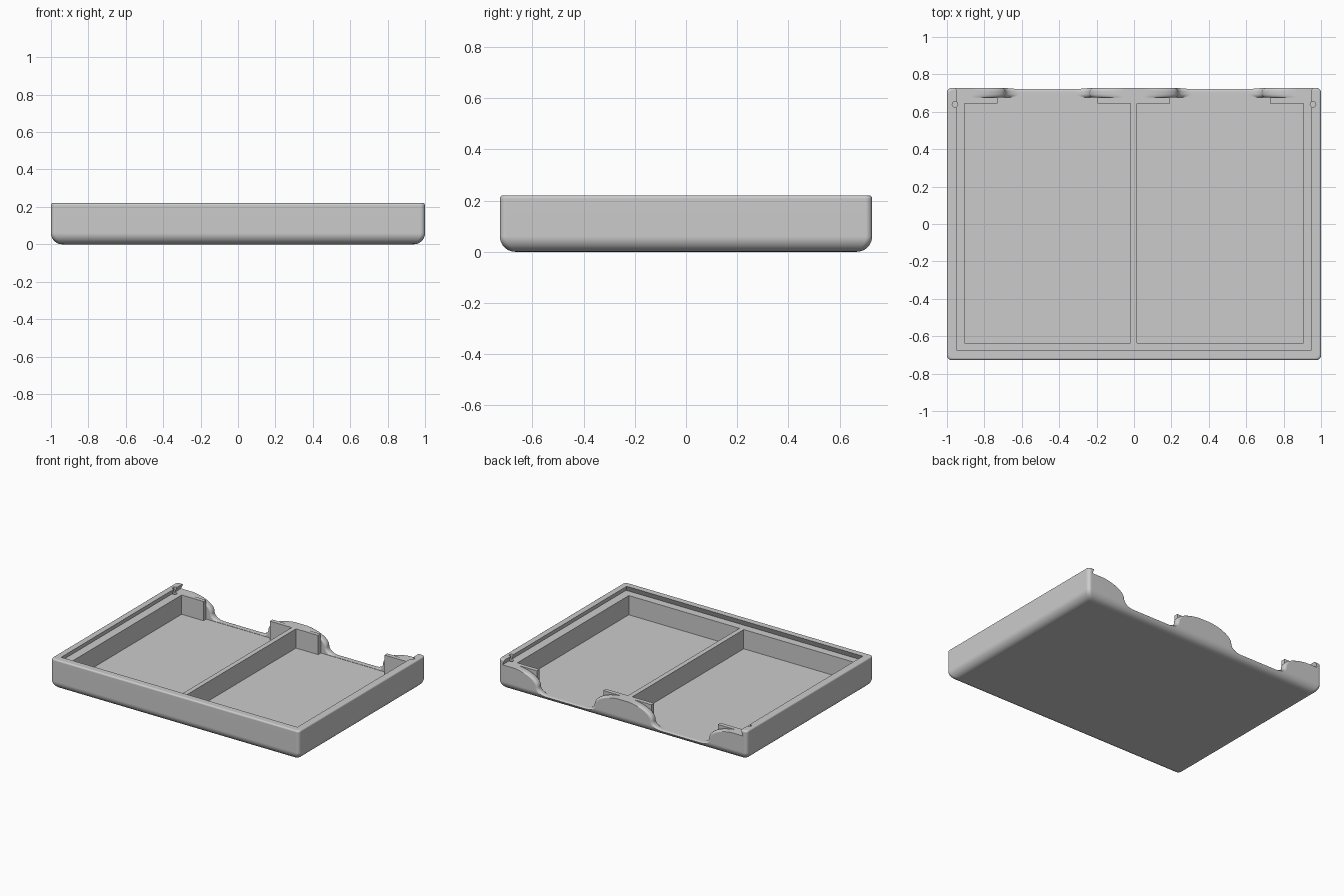
import bpy, bmesh
from math import sin, cos, pi, sqrt

if "Cube" in bpy.data.objects:
    bpy.data.objects.remove(bpy.data.objects["Cube"])

HX, HY, TOP = 1.0, 0.7275, 0.22      # half width, half depth, height
FLOOR, LEDGE = 0.04, 0.18            # pocket floor, lid ledge
WALL_IN, WALL_OUT = 0.675, HY        # scalloped rear wall

grey = bpy.data.materials.new("light grey plastic")
grey.use_nodes = True
colour = (0.6, 0.6, 0.6, 1)
grey.diffuse_color = colour
grey.node_tree.nodes["Principled BSDF"].inputs["Base Color"].default_value = colour


def loft(name, rings):
    """Closed solid through rings of equal point count."""
    bm = bmesh.new()
    rows = [[bm.verts.new(p) for p in ring] for ring in rings]
    n = len(rows[0])
    for a, b in zip(rows, rows[1:]):
        for i in range(n):
            j = (i + 1) % n
            bm.faces.new((a[i], a[j], b[j], b[i]))
    bm.faces.new(rows[0])
    bm.faces.new(rows[-1])
    bmesh.ops.recalc_face_normals(bm, faces=bm.faces)
    mesh = bpy.data.meshes.new(name)
    bm.to_mesh(mesh)
    bm.free()
    mesh.materials.append(grey)
    obj = bpy.data.objects.new(name, mesh)
    bpy.context.collection.objects.link(obj)
    return obj


def rect(x0, x1, y0, y1, z):
    return [(x0, y0, z), (x1, y0, z), (x1, y1, z), (x0, y1, z)]


def box(name, x0, x1, y0, y1, z0, z1):
    return loft(name, [rect(x0, x1, y0, y1, z) for z in (z0, z1)])


def rounded_rect(inset, z, r=0.025, steps=6):
    pts = []
    for k, (sx, sy) in enumerate(((1, 1), (-1, 1), (-1, -1), (1, -1))):
        for s in range(steps + 1):
            a = (k + s / steps) * pi / 2
            pts.append((sx * (HX - inset - r) + r * cos(a),
                        sy * (HY - inset - r) + r * sin(a), z))
    return pts


def body_rings(r_low=0.06, r_top=0.012, n=10):
    rings = []
    for i in range(n + 1):
        a = i / n * pi / 2
        rings.append(rounded_rect(r_low * (1 - sin(a)), r_low * (1 - cos(a))))
    for i in range(5):
        a = i / 4 * pi / 2
        rings.append(rounded_rect(r_top * (1 - cos(a)), TOP - r_top * (1 - sin(a))))
    return rings


def scallop_half(n=12):
    """Half profile of a finger opening: (offset, z, normal x, normal z, fillet weight)."""
    pts = []
    foot = FLOOR + 0.002
    for i in range(n + 1):               # convex shoulder
        a = i / n * pi / 2
        nx, nz = sin(a) / 0.185, -cos(a) / 0.09
        d = sqrt(nx * nx + nz * nz)
        pts.append((0.41 - 0.185 * sin(a), 0.09 + 0.09 * cos(a), nx / d, nz / d,
                    sin(a)))
    for i in range(1, n + 1):            # concave foot
        a = i / n * pi / 2
        pts.append((0.15 + 0.075 * cos(a), 0.09 - (0.09 - foot) * sin(a),
                    cos(a), -sin(a), 1))
    return pts


def scallop(name, cx, fillet=0.02, n=6):
    half = scallop_half()
    mid = (WALL_IN + WALL_OUT) / 2
    sections = [(WALL_IN - fillet * cos(pi / 2) + fillet * (1 - cos(i / n * pi / 2)),
                 fillet * (1 - sin(i / n * pi / 2))) for i in range(n + 1)]
    sections += [(WALL_OUT + WALL_IN - y, d) for y, d in reversed(sections)]
    sections.append((WALL_OUT + 0.1, fillet))
    rings = []
    for y, d in sections:
        side = []
        for off, z, nx, nz, w in half:
            z2 = z + nz * d * w
            if y < mid:
                z2 = max(z2, FLOOR + 0.002)
            side.append((off + nx * d * w, z2))
        side.insert(0, (side[0][0], 0.3))
        rings.append([(cx - o, y, z) for o, z in side] +
                     [(cx + o, y, z) for o, z in reversed(side)])
    return loft(name, rings)


tray = loft("tray_body", body_rings())
cutters = []

# Undercut channel for a sliding lid, open at the back
cutters.append(loft("lid_channel", [
    rect(-0.967, 0.967, -0.692, 0.9, LEDGE),
    rect(-0.95, 0.95, -0.675, 0.9, TOP),
    rect(-0.95, 0.95, -0.675, 0.9, 0.3)]))

for label, s, inner in (("left", 1, 0.015), ("right", -1, 0.02)):
    cx = s * (0.905 + inner) / 2
    # Pocket, and its narrower extension toward the rear wall
    x0, x1 = sorted((s * inner, s * 0.905))
    cutters.append(box(label + "_pocket", x0, x1, -0.635, 0.645, FLOOR, 0.3))
    cutters.append(box(label + "_pocket_notch", cx - 0.267, cx + 0.267,
                       0.6, WALL_IN + 0.001, FLOOR, 0.3))
    cutters.append(scallop(label + "_finger_opening", cx))
    # Detent hole in the rim
    ring = [(s * 0.957 + 0.015 * cos(i * pi / 10), 0.64 + 0.015 * sin(i * pi / 10))
            for i in range(20)]
    cutters.append(loft(label + "_detent", [[(x, y, z) for x, y in ring]
                                            for z in (LEDGE - 0.015, 0.3)]))

bpy.context.view_layer.objects.active = tray
for cutter in cutters:
    cutter.hide_render = True
    mod = tray.modifiers.new(cutter.name, "BOOLEAN")
    mod.operation = "DIFFERENCE"
    mod.solver = "EXACT"
    mod.object = cutter
    bpy.ops.object.modifier_apply(modifier=mod.name)
for cutter in cutters:
    bpy.data.objects.remove(cutter)

# Smooth shading with crisp edges
bpy.ops.object.select_all(action="DESELECT")
tray.select_set(True)
bpy.ops.object.shade_smooth_by_angle(angle=0.6)
weighted = tray.modifiers.new("even_shading", "WEIGHTED_NORMAL")
weighted.keep_sharp = True
